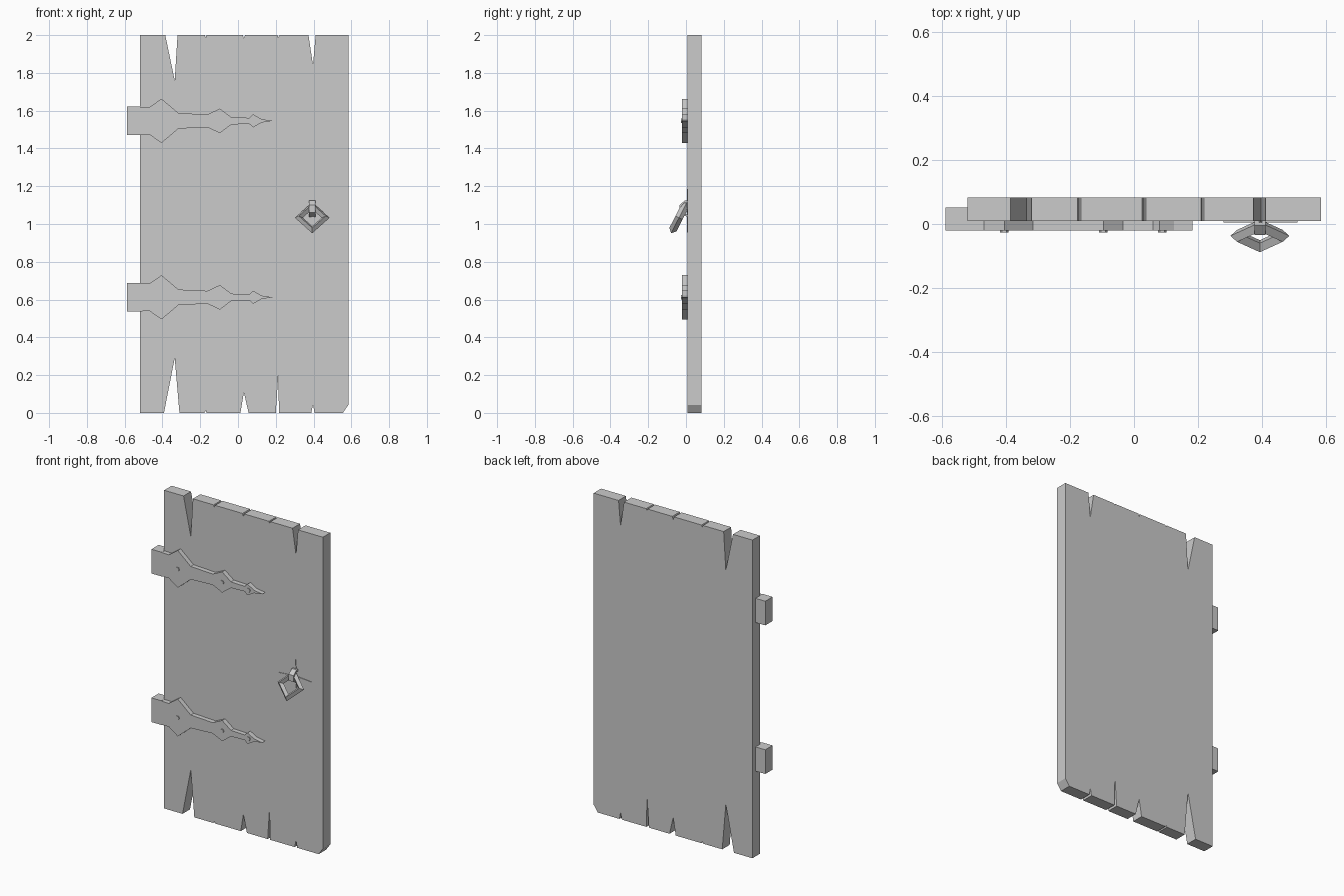
import bpy, bmesh, math
from mathutils import Matrix, Vector

if "Cube" in bpy.data.objects:
    bpy.data.objects.remove(bpy.data.objects["Cube"])


def prism(name, pts, to3d, direction):
    """Extrude a flat outline along a direction."""
    bm = bmesh.new()
    f = bm.faces.new([bm.verts.new(to3d(a, b)) for a, b in pts])
    ext = bmesh.ops.extrude_face_region(bm, geom=[f], use_keep_orig=True)
    verts = [g for g in ext["geom"] if isinstance(g, bmesh.types.BMVert)]
    bmesh.ops.translate(bm, vec=Vector(direction), verts=verts)
    bmesh.ops.recalc_face_normals(bm, faces=bm.faces)
    me = bpy.data.meshes.new(name)
    bm.to_mesh(me)
    bm.free()
    ob = bpy.data.objects.new(name, me)
    bpy.context.collection.objects.link(ob)
    return ob


def front_prism(name, pts, y0, y1):
    return prism(name, pts, lambda x, z: (x, y0, z), (0, y1 - y0, 0))


# planks: each seam is (x, bottom left, bottom right, bottom depth, top left, top right, top depth)
seams = [
    (-0.335, -0.392, -0.31, 0.29, -0.385, -0.32, 0.24),
    (-0.171, -0.178, -0.166, 0.012, -0.176, -0.166, 0.012),
    (0.031, 0.013, 0.056, 0.11, 0.025, 0.037, 0.018),
    (0.213, 0.200, 0.217, 0.20, 0.209, 0.219, 0.012),
    (0.397, 0.388, 0.405, 0.045, 0.373, 0.411, 0.16),
]
for i in range(6):
    if i == 0:
        left = [(-0.52, 2), (-0.52, 0)]
    else:
        x, _, br, bd, _, tr, td = seams[i - 1]
        left = [(tr, 2), (x, 2 - td), (x, bd), (br, 0)]
    if i == 5:
        right = [(0.555, 0), (0.584, 0.042), (0.584, 2)]
    else:
        x, bl, _, bd, tl, _, td = seams[i]
        right = [(bl, 0), (x, bd), (x, 2 - td), (tl, 2)]
    front_prism(f"plank_{i + 1}", left + right, 0.009, 0.083)

# strap hinges: half outline mirrored, knuckle block at the wall end, rivets
half = [(-0.588, 0.076), (-0.468, 0.073), (-0.405, 0.117), (-0.315, 0.041),
        (-0.162, 0.034), (-0.096, 0.065), (-0.035, 0.019), (0.06, 0.016),
        (0.08, 0.035), (0.125, 0.009)]
for label, zc in (("upper", 1.546), ("lower", 0.612)):
    outline = [(x, zc + h) for x, h in half] + [(0.183, zc)]
    outline += [(x, zc - h) for x, h in reversed(half)]
    front_prism(f"{label}_hinge_strap", outline, -0.02, 0.012)
    block = [(-0.588, -0.076), (-0.518, -0.076), (-0.518, 0.076), (-0.588, 0.076)]
    front_prism(f"{label}_hinge_knuckle", [(x, zc + z) for x, z in block], -0.02, 0.052)
    for n, rx in enumerate((-0.405, -0.096, 0.088)):
        ring = [(rx + 0.013 * math.cos(k * math.pi / 3),
                 zc + 0.013 * math.sin(k * math.pi / 3)) for k in range(6)]
        front_prism(f"{label}_rivet_{n + 1}", ring, -0.026, -0.015)

# thin four-pointed star plate behind the handle
star = []
for k in range(8):
    r = 0.115 if k % 2 == 0 else 0.012
    a = k * math.pi / 4
    star.append((0.395 + r * math.cos(a), 1.07 + r * math.sin(a)))
front_prism("handle_plate", star, 0.005, 0.012)

# bent staple that holds the pull
staple = [(0.012, 1.125), (-0.005, 1.125), (-0.035, 1.10), (-0.035, 1.06), (0.012, 1.035),
          (0.012, 1.047), (-0.025, 1.067), (-0.025, 1.095), (-0.008, 1.112), (0.012, 1.112)]
prism("handle_staple", staple, lambda y, z: (0.377, y, z), (0.034, 0, 0))

# square pull ring standing on a corner, tilted outward at the bottom
bpy.ops.mesh.primitive_torus_add(major_segments=4, minor_segments=4,
                                 major_radius=0.071, minor_radius=0.021)
pull = bpy.context.object
pull.name = "handle_ring"
pull.matrix_world = (Matrix.Translation((0.393, -0.037, 1.033))
                     @ Matrix.Rotation(math.radians(90 - 27), 4, 'X'))
